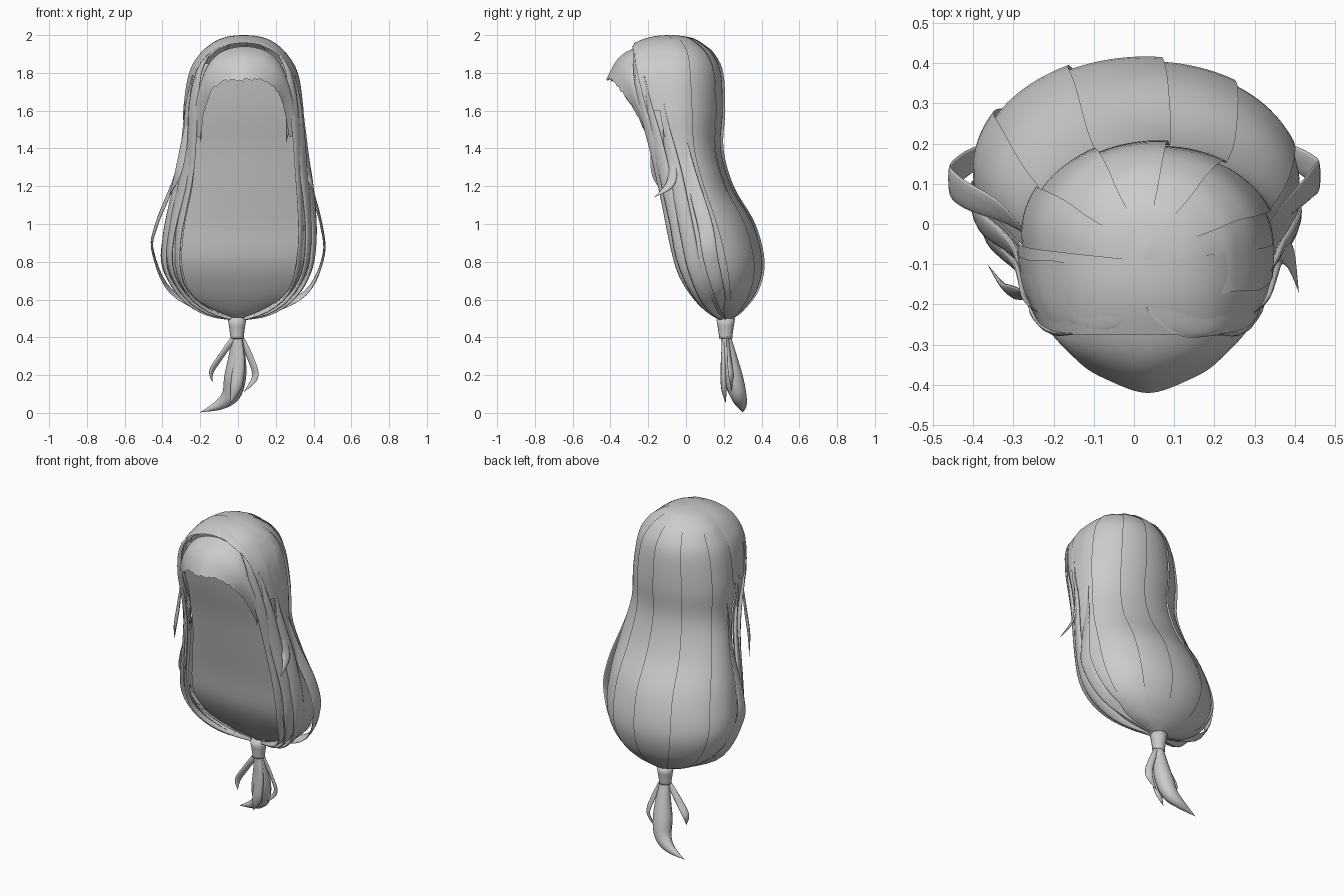
import bpy
import math
import random
from mathutils import Vector

random.seed(4)
cube = bpy.data.objects.get("Cube")
if cube:
    bpy.data.objects.remove(cube)

hair = bpy.data.materials.new("hair_grey")
hair.use_nodes = True
COLOUR = (0.6, 0.6, 0.6, 1)
hair.diffuse_color = COLOUR
hair.node_tree.nodes["Principled BSDF"].inputs["Base Color"].default_value = COLOUR


def spline(points, u):
    """Smooth curve through points of any dimension, u from 0 to 1."""
    last = len(points) - 1
    s = min(max(u, 0), 1) * last
    i = min(int(s), last - 1)
    f = s - i
    a, b, c, d = (points[min(max(i + k, 0), last)] for k in (-1, 0, 1, 2))
    return [q + f / 2 * (r - p + f * (2 * p - 5 * q + 4 * r - e + f * (3 * (q - r) + e - p)))
            for p, q, r, e in zip(a, b, c, d)]


def grid(name, rows, closed=False):
    """Smooth sheet, or tube when closed, from equal rows of points."""
    n = len(rows[0])
    faces = []
    for i in range(len(rows) - 1):
        for j in range(n if closed else n - 1):
            k = (j + 1) % n
            faces.append((i * n + j, i * n + k, (i + 1) * n + k, (i + 1) * n + j))
    mesh = bpy.data.meshes.new(name)
    mesh.from_pydata([p for row in rows for p in row], [], faces)
    mesh.materials.append(hair)
    mesh.shade_smooth()
    obj = bpy.data.objects.new(name, mesh)
    bpy.context.collection.objects.link(obj)
    return obj


def lock(name, points, widths, flat=0.35, steps=28, sides=10):
    """Flattened, tapering lock of hair that lies flat around the head axis."""
    rows = []
    for i in range(steps + 1):
        u = i / steps
        p = Vector(spline(points, u))
        tangent = (Vector(spline(points, u + 0.01)) - Vector(spline(points, u - 0.01))).normalized()
        out = Vector((p.x, p.y - 0.12, 0))
        out = (out - tangent * out.dot(tangent)).normalized()
        side = tangent.cross(out)
        w = max(spline([(v,) for v in widths], u)[0], 0.0005)
        rows.append([p + side * w * math.cos(a) + out * w * flat * math.sin(a)
                     for a in (math.tau * j / sides for j in range(sides))])
    return grid(name, rows, closed=True)


# Hair outline: height, middle x, half width, half opening, front y, widest y, back y
OUTLINE = [
    (2.0, .03, 0, 0, -.08, -.07, -.06),
    (1.985, .03, .1, 0, -.2, -.07, .03),
    (1.95, .03, .17, .08, -.27, -.06, .09),
    (1.9, .03, .225, .17, -.27, -.05, .145),
    (1.8, .03, .28, .225, -.265, -.05, .19),
    (1.6, .03, .31, .255, -.225, -.04, .2),
    (1.4, .035, .31, .265, -.17, -.02, .19),
    (1.2, .03, .35, .275, -.125, .03, .245),
    (1.0, .015, .39, .3, -.08, .08, .36),
    (.8, 0, .4, .3, -.04, .13, .41),
    (.65, 0, .33, .26, .04, .17, .38),
    (.55, 0, .2, .15, .12, .2, .31),
    (.5, 0, .05, .03, .18, .21, .25),
]
TURN = 0.65


def shell(u, t, lift=0):
    """Point on the hair: u runs crown to tie, t runs -1 to 1 around the back."""
    z, cx, w, o, front, mid, back = spline(OUTLINE, u)
    s = min(abs(t), 1)
    if s < TURN:
        a = s / TURN * math.pi / 2
        x, y = w * math.sin(a), mid + (back - mid) * math.cos(a)
    else:
        a = (s - TURN) / (1 - TURN) * math.pi / 2
        x, y = o + (w - o) * math.cos(a), mid + (front - mid) * math.sin(a)
    x = max(x, 0)
    out = Vector((math.copysign(x, t), y - mid, 0))
    if out.length > 0.001:
        out.normalize()
    fade = math.sin(math.pi * u) ** 0.5 if 0 < u < 1 else 0
    return Vector((cx + math.copysign(x, t), y, z)) + out * lift * fade


# Main hair: overlapping panels, each slightly raised along one edge
EDGES = [-1, -.72, -.45, -.2, .04, .24, .5, .74, 1]
OVERLAP = 0.03
for n, (start, end) in enumerate(zip(EDGES, EDGES[1:])):
    rows = []
    for i in range(61):
        row = []
        for j in range(13):
            f = j / 12
            row.append(shell(i / 60, start + (end + OVERLAP - start) * f, 0.016 * f - .005))
        rows.append(row)
    grid(f"hair_panel_{n + 1}", rows)

# Inner sheet filling the opening, gently rounded towards the front
rows = []
for i in range(41):
    z, cx, w, o, front, mid, back = spline(OUTLINE, .3 + .7 * i / 40)
    rows.append([(cx + (o + .008) * f, front + .02 + .025 * f * f, z)
                 for f in (j / 8 - 1 for j in range(17))])
grid("inner_hair", rows)

# Rolled locks along the opening and layered locks on the sides
for side, label in ((1, "left"), (-1, "right")):
    for name, t0, t1, first, size in (("edge_lock", .97, .96, .25, .028),
                                      ("temple_lock", .85, .88, .34, .035),
                                      ("side_lock", .74, .8, .4, .04)):
        path = []
        for i in range(11):
            f = i / 10
            path.append(shell(first + (1 - first) * f, side * (t0 + (t1 - t0) * f), .008))
        lock(f"{label}_{name}", path, (.004, size, size, size, size, .008), .3)


def mirrored(half):
    """Full curve from its left half."""
    return [(-x, y, z) for x, y, z in half[:0:-1]] + half


# Broad front band: hair swept over the head to a clean arch above the fringe
FRONT_ARCH = mirrored([(0, -.275, 1.958), (.12, -.275, 1.938), (.2, -.275, 1.88),
                       (.255, -.265, 1.77), (.28, -.225, 1.6)])
CROWN_ARCH = mirrored([(0, -.09, 2.0), (.12, -.08, 1.982), (.21, -.07, 1.92),
                       (.287, -.06, 1.8), (.318, -.05, 1.6)])
rows = []
for i in range(9):
    v = i / 8
    row = []
    for j in range(49):
        p = Vector(spline(FRONT_ARCH, j / 48)).lerp(Vector(spline(CROWN_ARCH, j / 48)), v)
        bulge = Vector((p.x, 0, max(p.z - 1.75, 0))).normalized() * .012 * math.sin(v * math.pi)
        row.append(p + bulge + Vector((.03, 0, 0)))
    rows.append(row)
grid("front_band", rows)

# Fringe: a domed sheet from the hair arch to a ragged lower edge
ARCH = mirrored([(0, -.25, 1.94), (.12, -.255, 1.912), (.2, -.25, 1.83),
                 (.245, -.24, 1.68), (.262, -.19, 1.48)])
HEM = mirrored([(0, -.42, 1.765), (.1, -.388, 1.76), (.172, -.343, 1.71),
                (.212, -.27, 1.6), (.235, -.2, 1.46)])
rows = []
for i in range(13):
    v = i / 12
    row = []
    for j in range(65):
        u = abs(j / 32 - 1)
        top, hem = Vector(spline(ARCH, j / 64)), Vector(spline(HEM, j / 64))
        p = top.lerp(hem, v)
        bulge = math.sin(v * math.pi) * 0.03
        p += Vector(((j / 32 - 1) * bulge, -bulge * (1 - u) * .6, bulge * (1 - u)))
        if i == 12:
            p.z += random.uniform(-.012, .006)
        p.x += .035
        row.append(p)
    rows.append(row)
grid("fringe", rows)

# Loose strands hanging beside the hair
lock("left_loop", [(.32, -.02, 1.5), (.37, .03, 1.25), (.44, .1, 1.0), (.45, .13, .82),
                   (.34, .18, .62), (.04, .21, .5)], (.01, .03, .04, .04, .03, .01), .15)
lock("right_loop", [(-.27, -.02, 1.5), (-.33, .03, 1.25), (-.43, .08, 1.0), (-.45, .12, .85),
                    (-.34, .18, .63), (-.04, .21, .5)], (.01, .03, .04, .04, .03, .01), .15)
lock("left_curl", [(.33, -.09, 1.5), (.355, -.08, 1.35), (.385, -.08, 1.22), (.41, -.17, 1.14)],
     (.01, .025, .025, 0), .3)
lock("right_curl", [(-.27, -.17, 1.55), (-.29, -.17, 1.4), (-.32, -.16, 1.26), (-.365, -.1, 1.15)],
     (.01, .025, .025, 0), .3)
for side, label in ((1, "left"), (-1, "right")):
    lock(f"{label}_fringe_tip", [(.03 + side * .25, -.23, 1.66), (.03 + side * .24, -.2, 1.55),
                                 (.03 + side * .225, -.18, 1.43)], (.025, .02, 0), .3)

# Tie around the gathered hair
rows = []
for z, r in ((.505, .02), (.5, .05), (.46, .043), (.41, .036), (.395, .036), (.39, .015)):
    rows.append([(r * math.cos(a) - .005, .21 + r * math.sin(a), z)
                 for a in (math.tau * k / 16 for k in range(16))])
grid("hair_tie", rows, closed=True)

# Tail below the tie
lock("tail_main", [(-.005, .21, .42), (-.005, .23, .3), (-.015, .25, .19), (-.035, .275, .1),
                   (-.095, .295, .045), (-.2, .3, .003)], (.025, .045, .058, .05, .03, 0), .9)
lock("tail_right_strand", [(-.02, .2, .4), (-.09, .2, .3), (-.14, .2, .22), (-.135, .19, .16)],
     (.015, .02, .02, 0), .4)
lock("tail_left_strand", [(.015, .22, .4), (.07, .23, .28), (.09, .24, .19), (.03, .24, .11)],
     (.015, .02, .02, 0), .4)
lock("tail_front_strand", [(0, .2, .4), (.005, .2, .27), (-.01, .2, .14), (-.04, .21, .05)],
     (.02, .03, .03, 0), .5)
